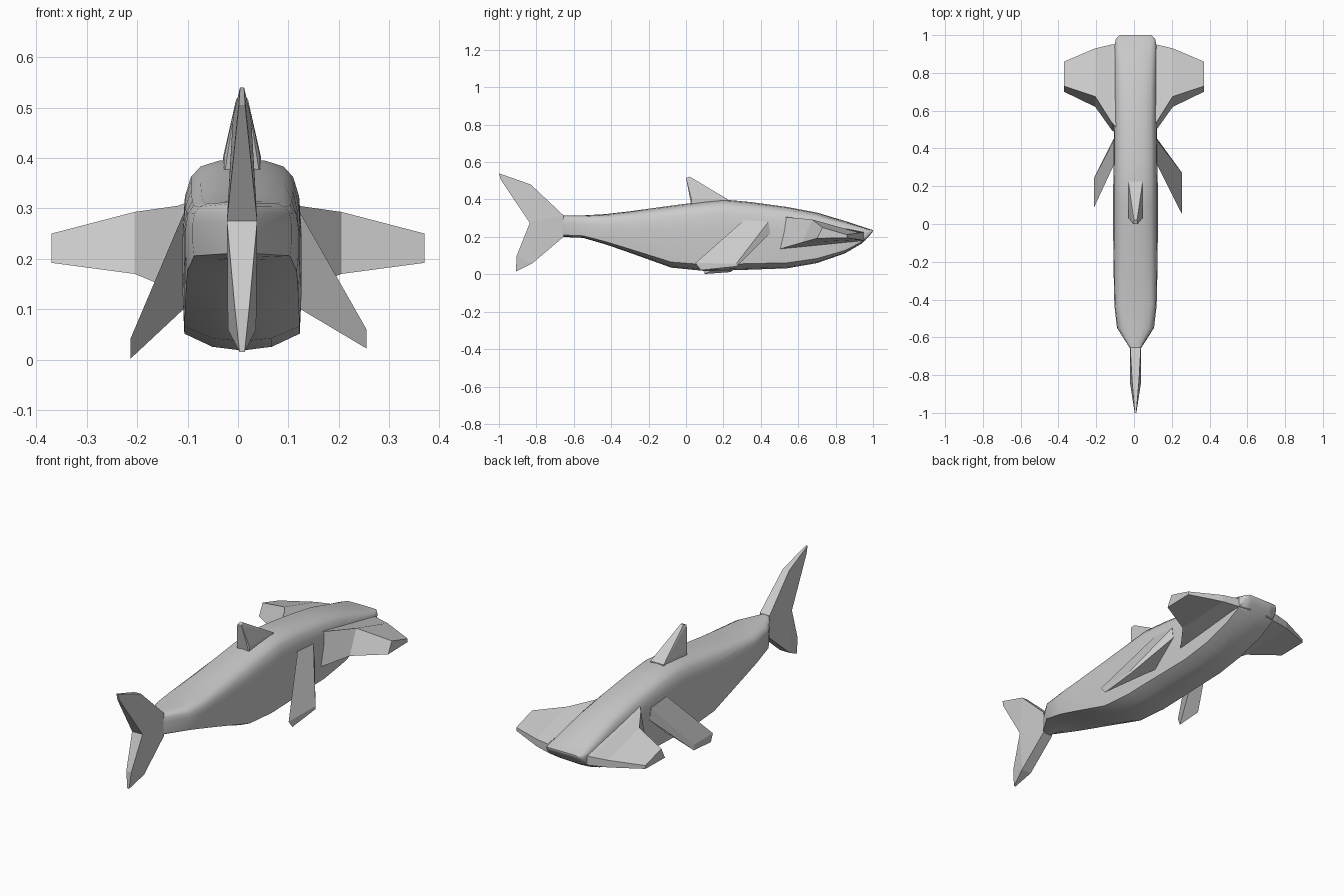
import bpy, bmesh, math

cube = bpy.data.objects.get("Cube")
if cube:
    bpy.data.objects.remove(cube, do_unlink=True)

# Single skin colour
skin = bpy.data.materials.new("skin grey")
skin.use_nodes = True
GREY = (0.6, 0.6, 0.6, 1)
skin.diffuse_color = GREY
skin.node_tree.nodes["Principled BSDF"].inputs["Base Color"].default_value = GREY

CX = 0.008  # body centre line


def finish(bm, name):
    bmesh.ops.recalc_face_normals(bm, faces=bm.faces)
    me = bpy.data.meshes.new(name)
    bm.to_mesh(me)
    bm.free()
    me.materials.append(skin)
    ob = bpy.data.objects.new(name, me)
    bpy.context.collection.objects.link(ob)
    return ob


def loft(name, rings):
    """Skin a list of closed rings and cap both ends."""
    bm = bmesh.new()
    vs = [[bm.verts.new(p) for p in r] for r in rings]
    n = len(rings[0])
    for a, b in zip(vs, vs[1:]):
        for i in range(n):
            j = (i + 1) % n
            bm.faces.new((a[i], a[j], b[j], b[i]))
    bm.faces.new(vs[0])
    bm.faces.new(vs[-1])
    return finish(bm, name)


def hull(name, pts):
    bm = bmesh.new()
    vs = [bm.verts.new(p) for p in pts]
    bmesh.ops.convex_hull(bm, input=vs)
    return finish(bm, name)


# Body: half cross-section (u across, v bottom to top) swept along y
half = [(0, 0), (.5, .02), (.97, .09), (1, .3), (1, .62), (.96, .8),
        (.86, .9), (.7, .955), (.4, .985), (0, 1)]
section = half + [(-u, v) for u, v in reversed(half[1:-1])]
# y, half width, bottom z, top z
stations = [
    (-.66, .028, .20, .315), (-.55, .098, .195, .315), (-.43, .112, .16, .322),
    (-.30, .115, .115, .337), (-.08, .118, .036, .367), (.10, .118, .018, .39),
    (.20, .118, .02, .40), (.35, .116, .025, .386), (.54, .114, .032, .36),
    (.70, .113, .06, .33), (.85, .113, .112, .285), (.94, .112, .165, .256),
    (.98, .104, .205, .242), (1.0, .085, .23, .237)]
body = loft("body", [[(CX + u * w, y, lo + v * (hi - lo)) for u, v in section]
                     for y, w, lo, hi in stations])
bpy.context.view_layer.objects.active = body
body.select_set(True)
bpy.ops.object.shade_smooth_by_angle(angle=math.radians(40))
body.select_set(False)


# Tail lobes: outline points (y, z, half thickness)
def blade(name, outline):
    hull(name, [(CX + s * t, y, z) for y, z, t in outline for s in (-1, 1)])


root_low, notch = (-.655, .20, .028), (-.835, .275, .03)
blade("tail_upper_lobe", [(-.655, .315, .028), root_low, notch,
                          (-.83, .48, .018), (-1.0, .54, .004), (-.99, .505, .006)])
blade("tail_lower_lobe", [root_low, notch, (-.905, .10, .014),
                          (-.91, .015, .005), (-.82, .06, .028)])

# Dorsal fin
blade("dorsal_fin", [(.03, .36, .036), (.03, .40, .036), (.225, .36, .038),
                     (.225, .40, .038), (0, .515, .012), (.02, .522, .008)])

# Head wings: sections along x as (y, z) rings
wing = [(.05, [(.46, .33), (.96, .23), (.96, .18), (.44, .12)]),
        (.12, [(.54, .305), (.95, .225), (.95, .18), (.50, .135)]),
        (.205, [(.675, .293), (.93, .222), (.93, .185), (.62, .17)]),
        (.37, [(.73, .25), (.86, .212), (.86, .195), (.70, .192)])]
for side, s in (("left", 1), ("right", -1)):
    loft(side + "_head_wing", [[(s * x, y, z) for y, z in ring] for x, ring in wing])

# Pectoral fins: common root, individually set tips
fin_root = [(.31, .29), (.44, .28), (.45, .22), (.31, .10)]
tips = {"left": (.255, [(.05, .06), (.27, .058), (.27, .042), (.08, .022)]),
        "right": (-.213, [(.085, .042), (.24, .04), (.24, .012), (.10, .002)])}
for side, (tx, tip) in tips.items():
    s = 1 if tx > 0 else -1
    loft(side + "_pectoral_fin", [
        [(CX + s * .07, y, z) for y, z in fin_root],
        [(CX + s * .116, y, z) for y, z in fin_root],
        [(tx, y, z) for y, z in tip]])
